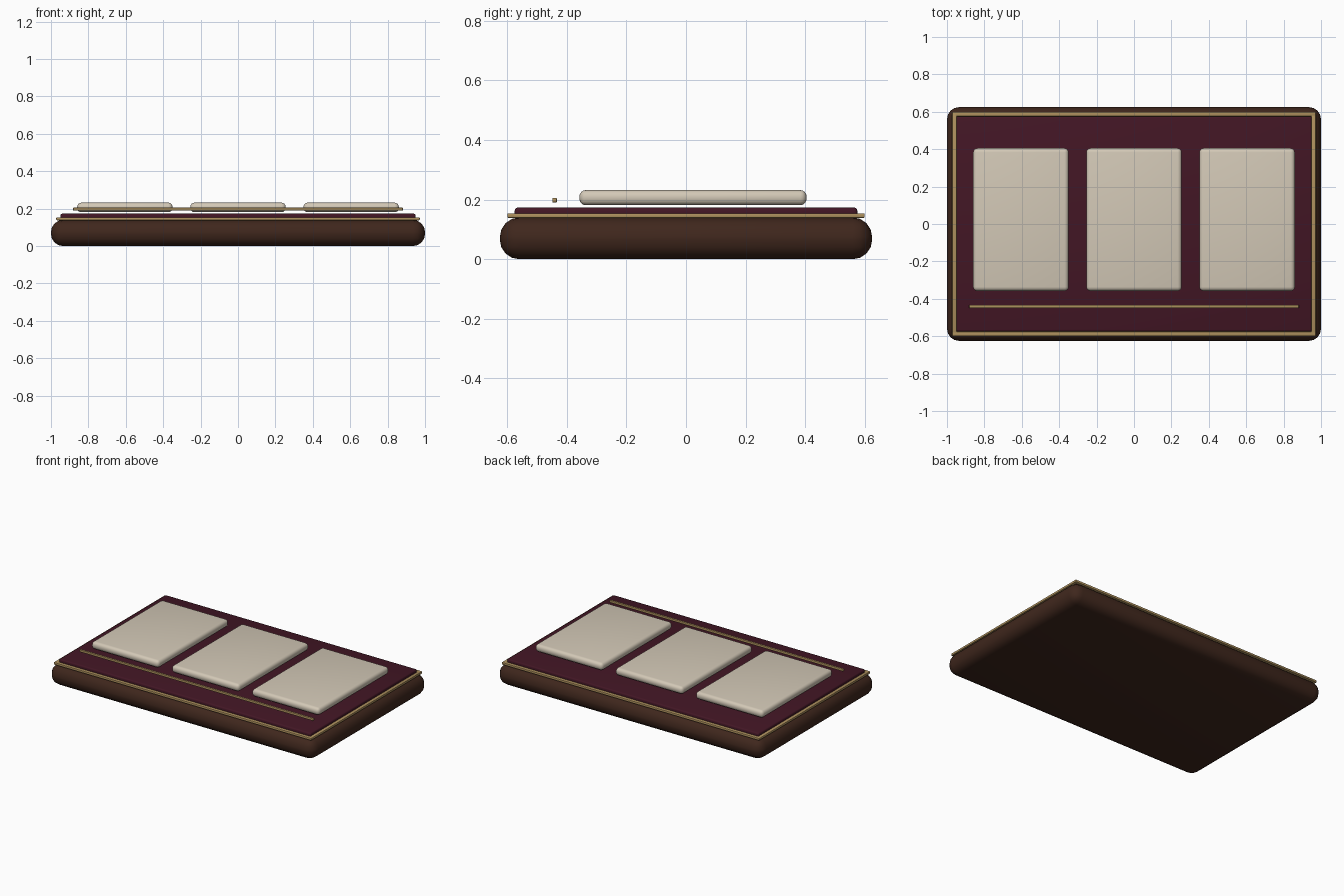
import bpy, math

if "Cube" in bpy.data.objects:
    bpy.data.objects.remove(bpy.data.objects["Cube"])

def material(name, rgb):
    m = bpy.data.materials.new(name)
    m.diffuse_color = (*rgb, 1)
    m.use_nodes = True
    m.node_tree.nodes["Principled BSDF"].inputs["Base Color"].default_value = m.diffuse_color
    return m

wood = material("dark_wood", (0.05, 0.02, 0.012))
velvet = material("burgundy_velvet", (0.055, 0.008, 0.018))
brass = material("brass", (0.42, 0.28, 0.11))
ivory = material("ivory", (0.65, 0.58, 0.47))

def slab(name, x, y, z, mat, bevel, segments=3):
    """Rounded box from (min, max) ranges."""
    bpy.ops.mesh.primitive_cube_add(size=1, location=[sum(r) / 2 for r in (x, y, z)])
    ob = bpy.context.object
    ob.name = name
    ob.scale = [r[1] - r[0] for r in (x, y, z)]
    bpy.ops.object.transform_apply(location=False, rotation=False, scale=True)
    mod = ob.modifiers.new("rounding", 'BEVEL')
    mod.width, mod.segments = bevel, segments
    bpy.ops.object.modifier_apply(modifier=mod.name)
    bpy.ops.object.shade_smooth_by_angle(angle=math.radians(35))
    ob.data.materials.append(mat)
    return ob

# Wooden tray with heavily rounded edges
slab("tray_base", (-1, 1), (-0.625, 0.625), (0, 0.14), wood, 0.065, 4)

# Velvet playing surface
slab("velvet_panel", (-0.95, 0.95), (-0.575, 0.575), (0.135, 0.173), velvet, 0.01)

# Brass frame around the velvet
for s, end in ((-1, "low"), (1, "high")):
    yr = sorted((s * 0.575, s * 0.6))
    xr = sorted((s * 0.947, s * 0.972))
    slab("frame_long_" + end, (-0.972, 0.972), yr, (0.138, 0.154), brass, 0.004, 2)
    slab("frame_short_" + end, xr, (-0.6, 0.6), (0.138, 0.154), brass, 0.004, 2)

# Three face-down cards
for i, cx in enumerate((-0.605, 0, 0.605)):
    slab(f"card_{i + 1}", (cx - 0.255, cx + 0.255), (-0.358, 0.405),
         (0.181, 0.232), ivory, 0.022, 4)

# Brass rail in front of the cards
slab("front_rail", (-0.882, 0.882), (-0.449, -0.433), (0.19, 0.206), brass, 0.004, 2)
